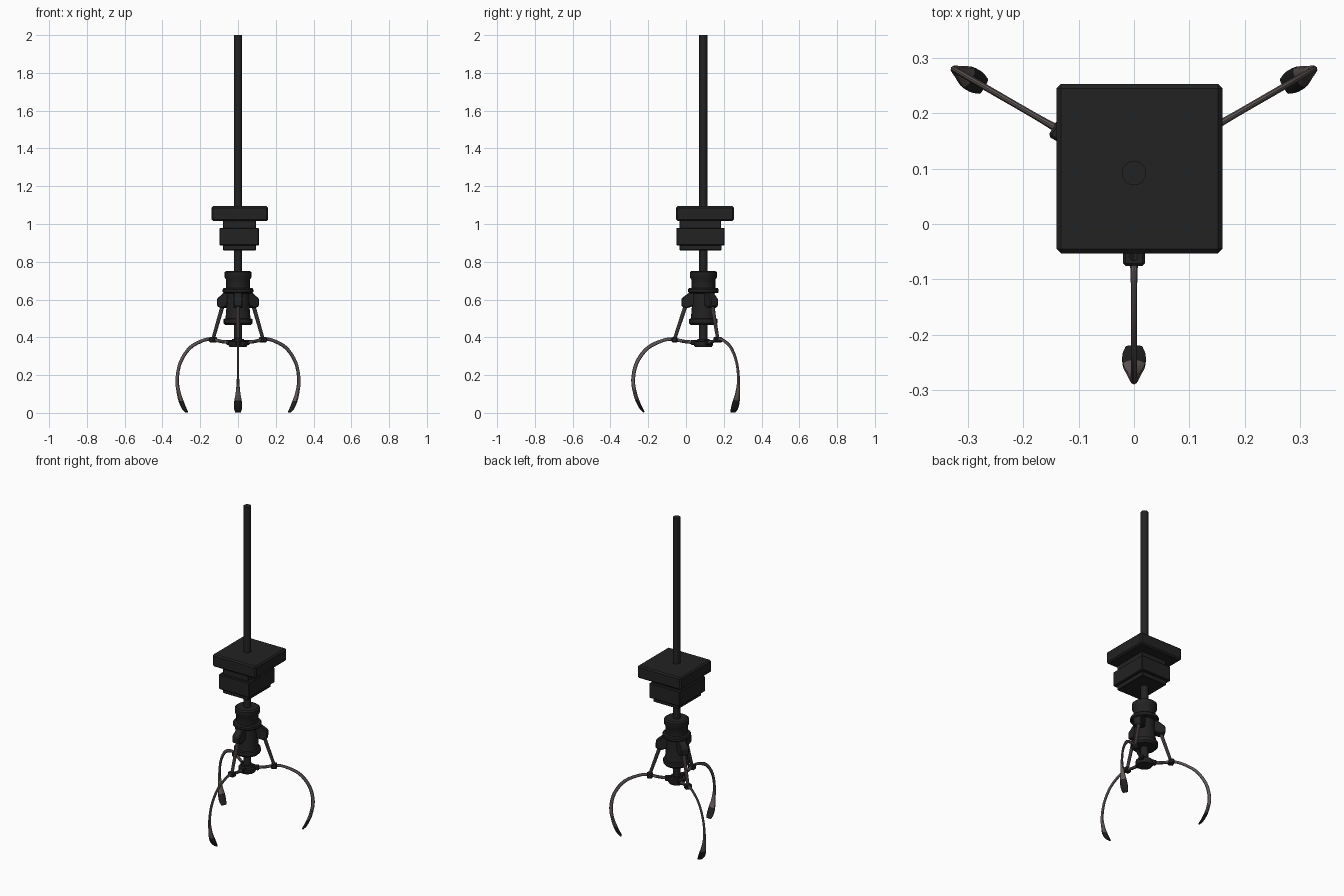
import bpy, bmesh, math
from mathutils import Vector, Matrix

cube = bpy.data.objects.get("Cube")
if cube:
    bpy.data.objects.remove(cube, do_unlink=True)

AXIS = Vector((0, 0.092, 0))


def material(name, color):
    m = bpy.data.materials.new(name)
    m.use_nodes = True
    m.diffuse_color = (*color, 1)
    m.node_tree.nodes["Principled BSDF"].inputs["Base Color"].default_value = (*color, 1)
    return m


black = material("black_metal", (0.016, 0.016, 0.016))
grey = material("warm_grey_steel", (0.12, 0.10, 0.10))


def finish(name, bm, mats, matrix=None, smooth=True):
    bmesh.ops.recalc_face_normals(bm, faces=bm.faces)
    if matrix:
        bm.transform(matrix)
    mesh = bpy.data.meshes.new(name)
    bm.to_mesh(mesh)
    bm.free()
    for m in mats:
        mesh.materials.append(m)
    ob = bpy.data.objects.new(name, mesh)
    bpy.context.collection.objects.link(ob)
    if smooth:
        bpy.ops.object.select_all(action="DESELECT")
        ob.select_set(True)
        bpy.context.view_layer.objects.active = ob
        bpy.ops.object.shade_smooth_by_angle(angle=math.radians(35))
    return ob


def box(name, lo, hi, bevel, matrix=None):
    lo, hi = Vector(lo), Vector(hi)
    bm = bmesh.new()
    bmesh.ops.create_cube(bm, size=1, matrix=Matrix.Translation((lo + hi) / 2)
                          @ Matrix.Diagonal((*(hi - lo), 1)))
    bmesh.ops.bevel(bm, geom=bm.edges[:], offset=bevel, segments=1, affect="EDGES")
    return finish(name, bm, [black], matrix, smooth=False)


def bridge(bm, rings):
    for a, b in zip(rings, rings[1:]):
        for i in range(len(a)):
            j = (i + 1) % len(a)
            bm.faces.new((a[i], a[j], b[j], b[i]))
    bm.faces.new(rings[0])
    bm.faces.new(rings[-1])


def lathe(name, profile, sides=24):
    bm = bmesh.new()
    turns = [math.tau * i / sides for i in range(sides)]
    bridge(bm, [[bm.verts.new((r * math.cos(a), r * math.sin(a), z)) for a in turns]
                for r, z in profile])
    return finish(name, bm, [black], Matrix.Translation(AXIS))


def spline(points, steps):
    """Catmull-Rom interpolation through points."""
    p = [Vector(q) for q in points]
    p = [2 * p[0] - p[1]] + p + [2 * p[-1] - p[-2]]
    out = []
    for a, b, c, d in zip(p, p[1:], p[2:], p[3:]):
        for k in range(steps):
            t = k / steps
            out.append((2 * b + (c - a) * t + (2 * a - 5 * b + 4 * c - d) * t * t
                        + (3 * b - a - 3 * c + d) * t ** 3) / 2)
    return out + [p[-2]]


def sweep(name, path, matrix, steps=1, sides=10, tip=None):
    """Sweep an ellipse along points of (radius, height, half width, half depth)."""
    pts = spline(path, steps)
    bm = bmesh.new()
    rings = []
    for i, p in enumerate(pts):
        d = pts[min(i + 1, len(pts) - 1)] - pts[max(i - 1, 0)]
        d = Vector((d[0], d[1])).normalized()
        ring = []
        for k in range(sides):
            a = math.tau * (k + 0.5) / sides
            n = p[3] * math.sin(a)
            ring.append(bm.verts.new((p[0] - d.y * n, p[2] * math.cos(a), p[1] + d.x * n)))
        rings.append(ring)
    bridge(bm, rings)
    # Dark gripping tip below the given height
    if tip:
        for f in bm.faces:
            f.material_index = int(f.calc_center_median().z < tip)
    return finish(name, bm, [grey, black], matrix)


def bracket(name, outline, half, matrix):
    bm = bmesh.new()
    rings = [[bm.verts.new((r, y, z)) for r, z in outline] for y in (-half, half)]
    bridge(bm, rings)
    bmesh.ops.bevel(bm, geom=bm.edges[:], offset=0.005, segments=1, affect="EDGES")
    return finish(name, bm, [black], matrix, smooth=False)


# Hanging rod and carriage blocks
lathe("hanging_rod", [(0.022, 0.36), (0.022, 2.0)], 16)
box("top_plate", (-0.14, -0.053, 1.017), (0.16, 0.253, 1.094), 0.008)
box("carriage_neck", (-0.08, -0.035, 0.975), (0.095, 0.185, 1.02), 0.003)
box("carriage_block", (-0.098, -0.051, 0.887), (0.111, 0.204, 0.98), 0.004)
box("carriage_base", (-0.08, -0.035, 0.861), (0.095, 0.187, 0.89), 0.003)

# Claw housing and lower hub
lathe("claw_housing", [(0.062, 0.752), (0.071, 0.745), (0.071, 0.717), (0.063, 0.705),
                       (0.063, 0.662), (0.076, 0.66), (0.081, 0.654), (0.081, 0.640),
                       (0.076, 0.635), (0.058, 0.633), (0.058, 0.60), (0.066, 0.50),
                       (0.076, 0.497), (0.076, 0.475), (0.066, 0.464)])
lathe("lower_hub", [(0.032, 0.392), (0.034, 0.38), (0.05, 0.378), (0.05, 0.358),
                    (0.044, 0.348)], 16)

# Three claws around the axis
ARM = [(0.03, 0.372, 0.009, 0.01), (0.10, 0.378, 0.009, 0.009),
       (0.15, 0.388, 0.008, 0.009), (0.205, 0.386, 0.006, 0.009),
       (0.293, 0.345, 0.006, 0.01), (0.352, 0.267, 0.006, 0.01),
       (0.372, 0.177, 0.007, 0.01), (0.362, 0.105, 0.013, 0.01),
       (0.347, 0.06, 0.021, 0.01), (0.330, 0.025, 0.022, 0.008),
       (0.314, 0.004, 0.016, 0.004)]
SHOULDER = [(0.04, 0.64), (0.075, 0.637), (0.117, 0.605), (0.117, 0.565),
            (0.09, 0.553), (0.04, 0.57)]

for side, angle in (("front", -90), ("left", 30), ("right", 150)):
    m = Matrix.Translation(AXIS) @ Matrix.Rotation(math.radians(angle), 4, "Z")
    sweep(side + "_claw_arm", ARM, m, steps=4, tip=0.065)
    sweep(side + "_strut", [(0.09, 0.58, 0.011, 0.011), (0.153, 0.39, 0.009, 0.009)], m)
    bracket(side + "_shoulder_bracket", SHOULDER, 0.024, m)
    box(side + "_arm_collar", (0.136, -0.02, 0.373), (0.168, 0.02, 0.402), 0.005, m)
    box(side + "_hub_knuckle", (0.03, -0.014, 0.36), (0.066, 0.014, 0.387), 0.004, m)
